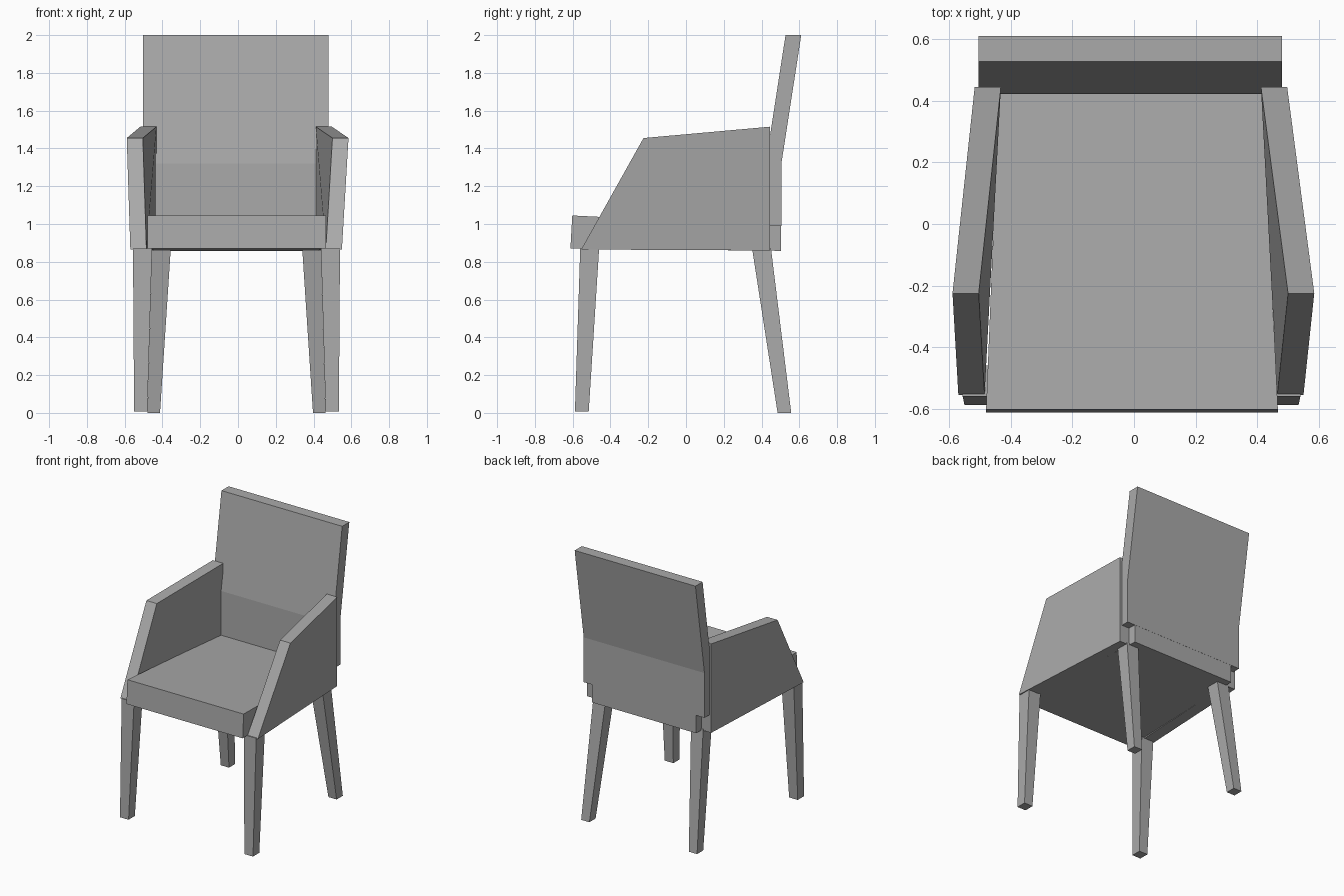
import bpy, bmesh

cube = bpy.data.objects.get("Cube")
if cube:
    bpy.data.objects.remove(cube, do_unlink=True)

GREY = (0.4, 0.4, 0.4, 1)
grey = bpy.data.materials.new("plain grey")
grey.use_nodes = True
grey.diffuse_color = GREY
grey.node_tree.nodes["Principled BSDF"].inputs["Base Color"].default_value = GREY


def loft(name, first, last):
    """Closed flat-shaded solid between two matching loops of points."""
    bm = bmesh.new()
    a = [bm.verts.new(p) for p in first]
    b = [bm.verts.new(p) for p in last]
    bm.faces.new(a)
    bm.faces.new(b[::-1])
    n = len(a)
    for i in range(n):
        j = (i + 1) % n
        bm.faces.new((a[j], a[i], b[i], b[j]))
    bmesh.ops.recalc_face_normals(bm, faces=bm.faces)
    mesh = bpy.data.meshes.new(name)
    bm.to_mesh(mesh)
    bm.free()
    mesh.materials.append(grey)
    obj = bpy.data.objects.new(name, mesh)
    bpy.context.collection.objects.link(obj)
    return obj


def rect(x0, x1, y0, y1, z):
    return [(x0, y0, z), (x1, y0, z), (x1, y1, z), (x0, y1, z)]


# Seat cushion: tapers and sinks towards the back
loft("seat",
     [(-.48, -.612, .87), (.467, -.612, .87), (.467, -.602, 1.045), (-.48, -.602, 1.045)],
     [(-.435, .504, .858), (.415, .504, .858), (.415, .504, .99), (-.435, .504, .99)])

# Backrest: upright below, leaning back above the bend
back_profile = [(.422, .99), (.422, 1.32), (.527, 2), (.61, 2), (.505, 1.32), (.505, .99)]
loft("backrest", *[[(x, y, z) for y, z in back_profile] for x in (-.504, .48)])

# Arm panels: y, z, centre x, inner and outer distance from the centre
arm_profile = [(-.555, .865, -.01, .475, .56), (-.225, 1.455, -.002, .502, .587),
               (.445, 1.515, -.01, .422, .507), (.445, .86, -.01, .422, .507)]
for side, s in (("left", 1), ("right", -1)):
    loft(side + "_arm",
         [(c + s * inner, y, z) for y, z, c, inner, outer in arm_profile],
         [(c + s * outer, y, z) for y, z, c, inner, outer in arm_profile])

    # Tapered legs: the back pair splays backwards
    c = -.008
    loft(side + "_front_leg",
         rect(c + s * .472, c + s * .542, -.588, -.515, .008),
         rect(c + s * .447, c + s * .548, -.56, -.46, .87))
    loft(side + "_back_leg",
         rect(c + s * .405, c + s * .472, .485, .557, 0),
         rect(c + s * .348, c + s * .447, .35, .45, .87))
